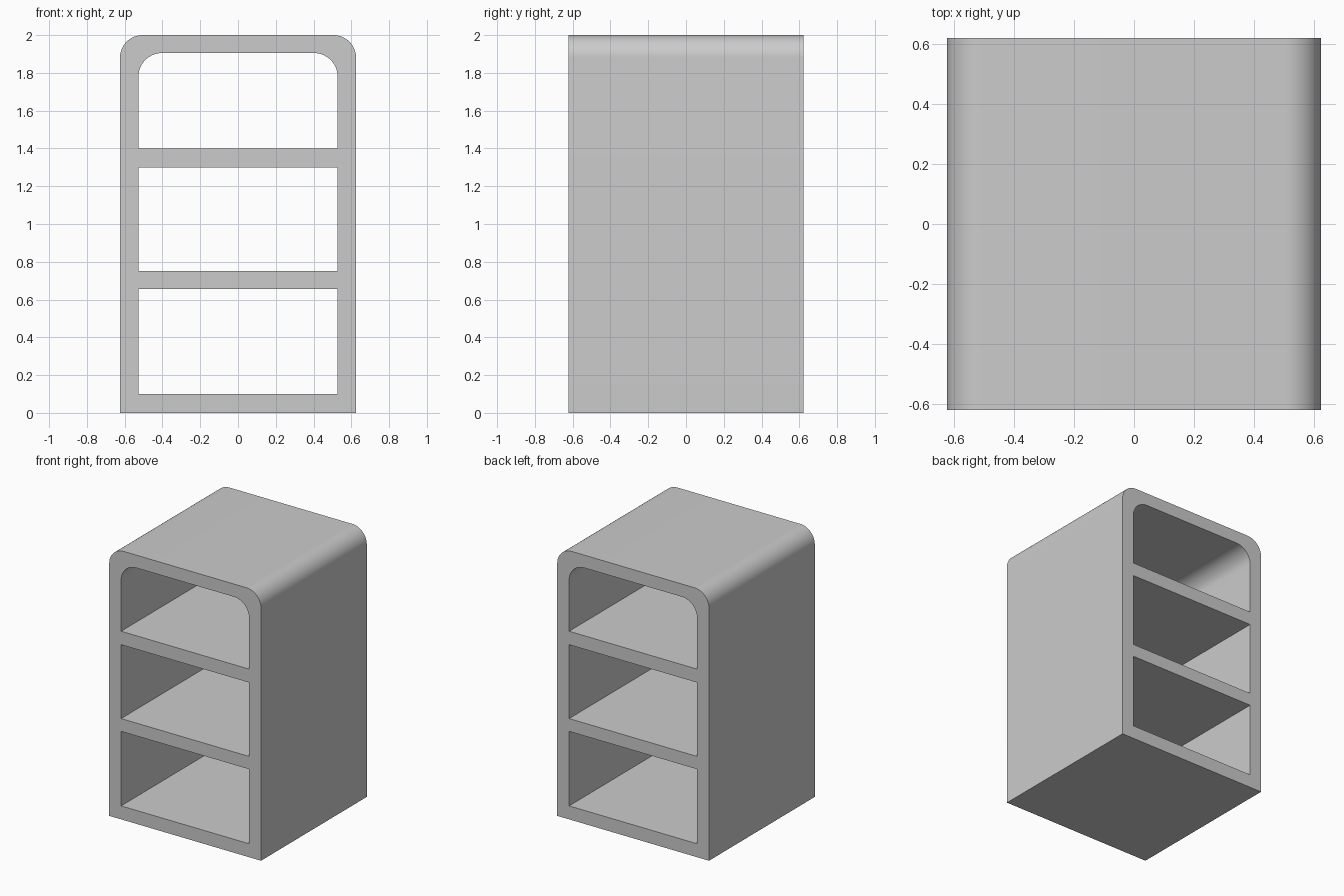
import bpy
import bmesh
from math import cos, sin, pi, radians

if "Cube" in bpy.data.objects:
    bpy.data.objects.remove(bpy.data.objects["Cube"])

HALF_W, HALF_D, HEIGHT = 0.625, 0.622, 2.0
INNER_W = 0.527


def outline(half_w, z0, z1, r=0.0, steps=16):
    """Rectangle profile whose two top corners are rounded by r."""
    pts = [(-half_w, z0), (half_w, z0)]
    if r == 0:
        return pts + [(half_w, z1), (-half_w, z1)]
    for cx, start in ((half_w - r, 0), (r - half_w, pi / 2)):
        for i in range(steps + 1):
            a = start + i / steps * pi / 2
            pts.append((cx + r * cos(a), z1 - r + r * sin(a)))
    return pts


# Front profile: rounded outer shell with three open compartments
profile = bpy.data.curves.new("cabinet_profile", 'CURVE')
profile.dimensions = '2D'
profile.fill_mode = 'BOTH'
profile.extrude = HALF_D
loops = [
    outline(HALF_W, 0, HEIGHT, 0.12),
    outline(INNER_W, 0.10, 0.655),
    outline(INNER_W, 0.75, 1.30),
    outline(INNER_W, 1.40, 1.905, 0.125),
]
for pts in loops:
    spline = profile.splines.new('POLY')
    spline.points.add(len(pts) - 1)
    for p, (x, z) in zip(spline.points, pts):
        p.co = (x, z, 0, 1)
    spline.use_cyclic_u = True

# Extruded shelf unit, stood upright
cabinet = bpy.data.objects.new("shelf_cabinet", profile)
bpy.context.collection.objects.link(cabinet)
cabinet.rotation_euler.x = radians(90)
bpy.context.view_layer.objects.active = cabinet
cabinet.select_set(True)
bpy.ops.object.convert(target='MESH')
bpy.ops.object.transform_apply(rotation=True)

# Weld the caps to the sides
bm = bmesh.new()
bm.from_mesh(cabinet.data)
bmesh.ops.remove_doubles(bm, verts=bm.verts, dist=1e-4)
bmesh.ops.recalc_face_normals(bm, faces=bm.faces)
bm.to_mesh(cabinet.data)
bm.free()
bpy.ops.object.shade_smooth_by_angle(angle=radians(30))
